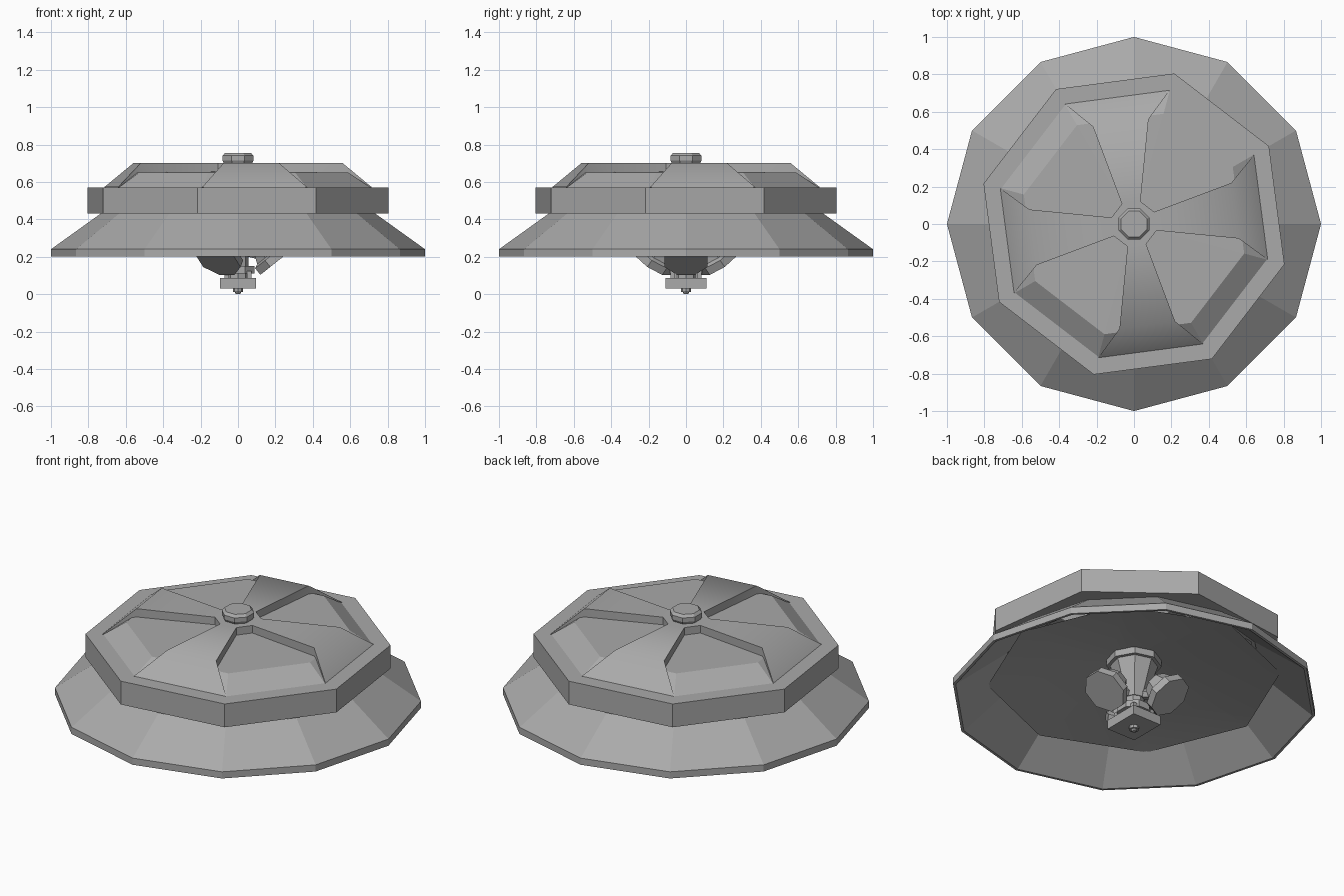
import bpy, bmesh, math
from mathutils import Matrix, Vector

cube = bpy.data.objects.get("Cube")
if cube:
    bpy.data.objects.remove(cube, do_unlink=True)

GREY = (0.40, 0.40, 0.40, 1)
metal = bpy.data.materials.new("grey_metal")
metal.use_nodes = True
metal.diffuse_color = GREY
metal.node_tree.nodes["Principled BSDF"].inputs["Base Color"].default_value = GREY


def finish(name, bm, matrix=None, smooth=None):
    """Turn a bmesh into a named object, optionally smooth below an angle."""
    mesh = bpy.data.meshes.new(name)
    bm.to_mesh(mesh)
    bm.free()
    mesh.materials.append(metal)
    obj = bpy.data.objects.new(name, mesh)
    bpy.context.collection.objects.link(obj)
    if matrix:
        mesh.transform(matrix)
    if smooth:
        bpy.ops.object.select_all(action='DESELECT')
        obj.select_set(True)
        bpy.context.view_layer.objects.active = obj
        bpy.ops.object.shade_smooth_by_angle(angle=math.radians(smooth))
    return obj


def lathe(name, profile, sides, turn=0, bottom=True, top=True, matrix=None, smooth=None):
    """Spin (radius, height) points into a polygonal body."""
    bm = bmesh.new()
    rings = []
    for r, z in profile:
        angles = [math.radians(turn) + math.tau * i / sides for i in range(sides)]
        rings.append([bm.verts.new((r * math.cos(a), r * math.sin(a), z)) for a in angles])
    for low, high in zip(rings, rings[1:]):
        for i in range(sides):
            j = (i + 1) % sides
            bm.faces.new((low[i], low[j], high[j], high[i]))
    if bottom:
        bm.faces.new(rings[0][::-1])
    if top:
        bm.faces.new(rings[-1])
    return finish(name, bm, matrix, smooth)


def box(name, size, centre):
    bm = bmesh.new()
    bmesh.ops.create_cube(bm, size=1)
    return finish(name, bm, Matrix.Translation(centre) @ Matrix.Diagonal((*size, 1)))


# Flared twelve-sided skirt, hollow underneath
lathe("skirt", [(0.70, 0.425), (0.985, 0.20), (1.0, 0.20), (1.0, 0.24), (0.735, 0.43)],
      12, bottom=False, top=False)

# Eight-sided collar with a flat rim and the sunken roof floor
lathe("collar_and_roof", [(0.68, 0.43), (0.833, 0.43), (0.833, 0.57), (0.735, 0.57),
                          (0.61, 0.65), (0.10, 0.655)], 8, turn=30, bottom=False)

# Inner ceiling
lathe("ceiling", [(0.14, 0.45), (0.80, 0.33)], 8, top=False, smooth=50)

# Four raised roof spokes joined at the middle
bm = bmesh.new()
centre_loop, walls = [], []
for k in range(4):
    turn = Matrix.Rotation(math.radians(7.5 + 90 * k), 3, 'Z')

    def point(x, y, z):
        return bm.verts.new(turn @ Vector((x, y, z)))

    rim_r, rim_l = point(0.684, -0.283, 0.572), point(0.684, 0.283, 0.572)
    bend_r, bend_l = point(0.545, -0.15, 0.70), point(0.545, 0.15, 0.70)
    hub_r, hub_l = point(0.115, -0.05, 0.70), point(0.115, 0.05, 0.70)
    bm.faces.new((rim_r, rim_l, bend_l, bend_r))
    bm.faces.new((bend_r, bend_l, hub_l, hub_r))
    centre_loop += [hub_r, hub_l]
    walls += [(hub_r, bend_r), (bend_r, rim_r), (rim_l, bend_l), (bend_l, hub_l)]
bm.faces.new(centre_loop)
walls += [(centre_loop[i], centre_loop[(i + 1) % 8]) for i in (1, 3, 5, 7)]
feet = {}
for a, b in walls:
    for v in (a, b):
        if v not in feet:
            feet[v] = bm.verts.new((v.co.x, v.co.y, 0.565))
    bm.faces.new((a, feet[a], feet[b], b))
bmesh.ops.recalc_face_normals(bm, faces=bm.faces)
finish("roof_spokes", bm, smooth=45)

# Roof cap
lathe("roof_cap", [(0.075, 0.69), (0.09, 0.715), (0.09, 0.74), (0.075, 0.755)], 8, turn=22.5)

# Central mount hanging from the ceiling
lathe("mount_cone", [(0.06, 0.20), (0.13, 0.41), (0.15, 0.41), (0.15, 0.45)], 8, turn=7)
lathe("mount_column", [(0.055, 0.08), (0.055, 0.26)], 8)
lathe("mount_collar", [(0.095, 0.11), (0.095, 0.15)], 8, turn=22.5)

# Three octagonal lamps tilted outward and down
for k, side in enumerate(("left", "back", "front")):
    spin = Matrix.Rotation(math.radians(120 * k), 4, 'Z')
    tilt = Vector((0.62, 0, -0.78)).to_track_quat('Z', 'Y').to_matrix().to_4x4()
    place = spin @ Matrix.Translation((0.21, 0, 0.175)) @ tilt
    lathe(side + "_lamp", [(0.07, -0.13), (0.10, -0.055), (0.125, -0.045), (0.125, 0)],
          8, turn=22.5, matrix=place)
    arm = Vector((1, 0, -0.25)).to_track_quat('Z', 'Y').to_matrix().to_4x4()
    lathe(side + "_lamp_arm", [(0.03, 0), (0.03, 0.13)], 6,
          matrix=spin @ Matrix.Translation((0, 0, 0.24)) @ arm)

# Bottom sensor box with corner posts and a tip
box("sensor_box", (0.19, 0.22, 0.055), (0, 0, 0.0575))
for x in (-0.06, 0.06):
    for y in (-0.07, 0.07):
        box("sensor_post", (0.025, 0.025, 0.05), (x, y, 0.1))
lathe("sensor_tip", [(0.012, 0), (0.018, 0.012), (0.028, 0.012), (0.028, 0.035)], 8)
